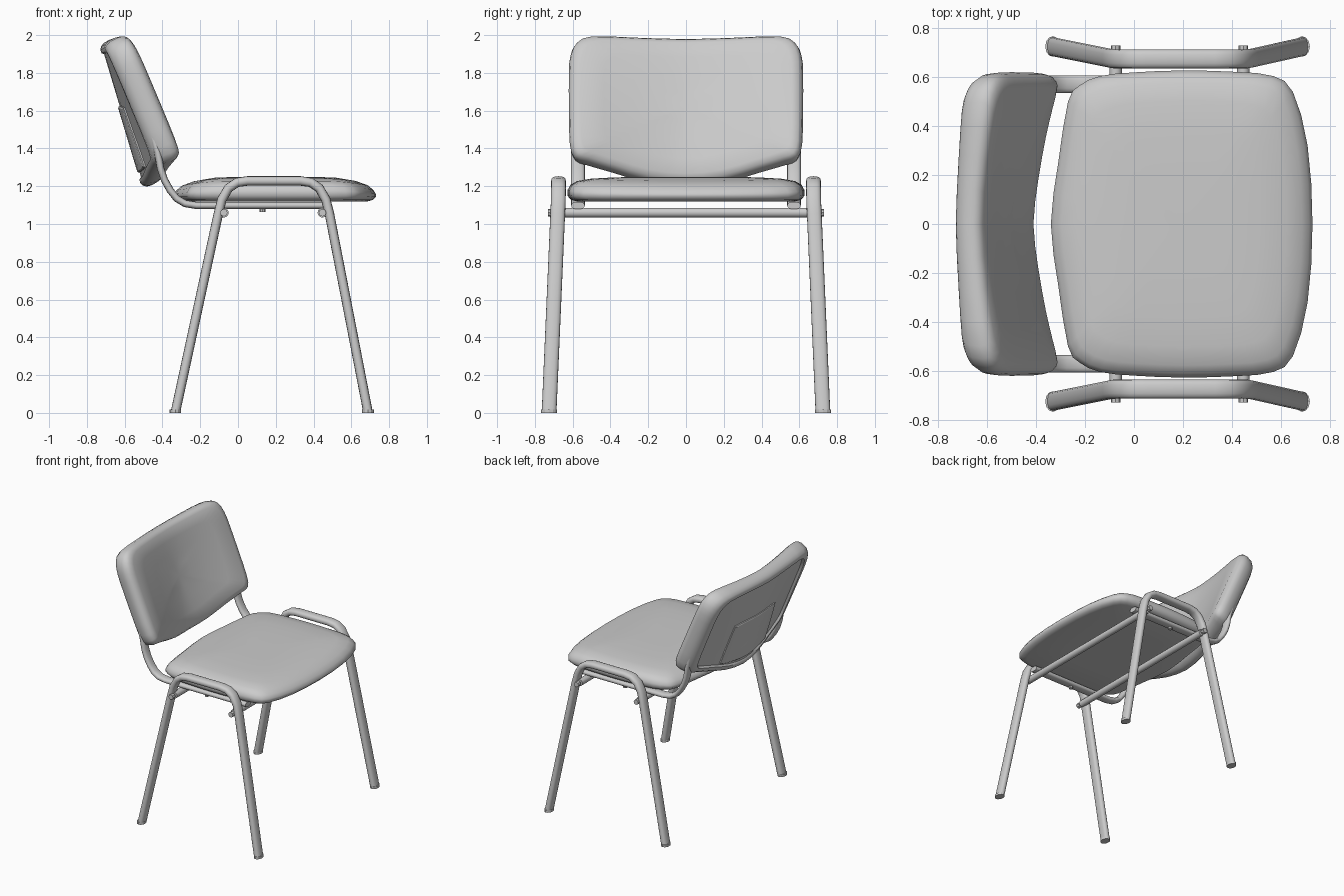
import bpy, bmesh, math
from mathutils import Vector

if "Cube" in bpy.data.objects:
    bpy.data.objects.remove(bpy.data.objects["Cube"])


def finish(name, bm, angle=40):
    bmesh.ops.recalc_face_normals(bm, faces=bm.faces)
    me = bpy.data.meshes.new(name)
    bm.to_mesh(me)
    bm.free()
    ob = bpy.data.objects.new(name, me)
    bpy.context.collection.objects.link(ob)
    bpy.ops.object.select_all(action='DESELECT')
    ob.select_set(True)
    bpy.context.view_layer.objects.active = ob
    bpy.ops.object.shade_smooth_by_angle(angle=math.radians(angle))
    return ob


def bridge(bm, a, b):
    n = len(a)
    for i in range(n):
        bm.faces.new((a[i], a[(i + 1) % n], b[(i + 1) % n], b[i]))


def tube(name, path, wide, thin, sides=16):
    """Squarish oval tube along a path lying close to an xz plane."""
    bm = bmesh.new()
    pts = [Vector(p) for p in path]

    def soft(c):
        return math.copysign(abs(c) ** 0.8, c)

    rings = []
    for i, p in enumerate(pts):
        d_in = (p - pts[max(i - 1, 0)]).normalized()
        d_out = (pts[min(i + 1, len(pts) - 1)] - p).normalized()
        t = (d_in + d_out).normalized()
        nrm = Vector((-t.z, 0, t.x)).normalized()
        rings.append([bm.verts.new(p + Vector((0, wide * soft(math.cos(a)), 0)) + nrm * thin * soft(math.sin(a)))
                      for a in (2 * math.pi * k / sides for k in range(sides))])
    for a, b in zip(rings, rings[1:]):
        bridge(bm, a, b)
    bm.faces.new(rings[0])
    bm.faces.new(rings[-1])
    return finish(name, bm)


def rounded_outline(half, sub=2):
    """Mirror a half outline across u = 0 and smooth it with a spline."""
    pts = half + [(-u, v) for u, v in reversed(half) if abs(u) > 1e-6]
    n, out = len(pts), []
    for i in range(n):
        p = [Vector(pts[(i + k) % n]) for k in (-1, 0, 1, 2)]
        for j in range(sub):
            t = j / sub
            out.append(0.5 * (2 * p[1] + (p[2] - p[0]) * t
                              + (2 * p[0] - 5 * p[1] + 4 * p[2] - p[3]) * t * t
                              + (3 * p[1] - p[0] - 3 * p[2] + p[3]) * t ** 3))
    return out


def pad(name, outline, centre, profile, place, angle=50):
    """Cushion: scaled copies of the outline, stacked by profile (scale, w)."""
    bm = bmesh.new()
    c = Vector(centre)
    rings = []
    for s, w in profile:
        rings.append([bm.verts.new(place(*(c + (p - c) * s), w)) for p in outline])
    for a, b in zip(rings, rings[1:]):
        bridge(bm, a, b)
    for ring, w in ((rings[0], profile[0][1]), (rings[-1], profile[-1][1])):
        tip = bm.verts.new(place(*c, w))
        for i in range(len(ring)):
            bm.faces.new((ring[i], ring[(i + 1) % len(ring)], tip))
    return finish(name, bm, angle)


def cylinder_y(name, x, y, z, radius, length, sides=12):
    bpy.ops.mesh.primitive_cylinder_add(vertices=sides, radius=radius, depth=length,
                                        location=(x, y, z), rotation=(math.pi / 2, 0, 0))
    bpy.context.object.name = name
    bpy.ops.object.shade_smooth_by_angle(angle=math.radians(40))


# Seat cushion, drooping a little at its front and rear edges
def seat_place(u, v, w):
    edge = max(0, abs(v - 0.2) - 0.28) / 0.25
    return (v, u, w - 0.03 * edge ** 1.6 * min(1, max(0, (w - 1.14) / 0.06)))


seat_half = [(0, -0.34), (0.25, -0.31), (0.5, -0.27), (0.565, -0.225), (0.605, -0.14), (0.62, 0),
             (0.628, 0.2), (0.622, 0.42), (0.605, 0.57), (0.54, 0.65), (0.32, 0.71), (0, 0.73)]
pad("seat", rounded_outline(seat_half), (0, 0.2),
    [(0.5, 1.12), (0.92, 1.12), (0.97, 1.128), (1, 1.15), (1, 1.178), (0.975, 1.207),
     (0.92, 1.227), (0.8, 1.24), (0.6, 1.247), (0.3, 1.25)], seat_place)


# Backrest: leaning, hollow toward the sitter, hollower at the bottom, thicker at the sides
def back_place(u, v, w):
    s = min(1, abs(u) / 0.58)
    depth = 0.174 - 0.13 * (v - 1.19)
    x = -0.33 - 0.43 * (v - 1.31) - depth * (1 - s ** 1.6)
    if w < 0:
        w *= 1 + 0.7 * s * s
    return (x + 0.925 * w, u, v + 0.38 * w)


back_half = [(0, 1.205), (0.2, 1.225), (0.4, 1.285), (0.53, 1.325), (0.59, 1.35), (0.615, 1.42),
             (0.62, 1.6), (0.62, 1.8), (0.612, 1.89), (0.58, 1.955), (0.5, 1.987), (0.28, 1.98), (0, 1.972)]
mid = (0, 1.6)
pad("backrest", rounded_outline(back_half), mid,
    [(0.2, -0.042), (0.45, -0.042), (0.7, -0.042), (0.85, -0.042), (0.87, -0.054), (0.92, -0.055),
     (0.96, -0.046), (0.99, -0.028), (1, 0), (0.99, 0.028), (0.96, 0.048), (0.9, 0.062),
     (0.7, 0.066), (0.45, 0.066), (0.2, 0.066)], back_place)

# Raised lower panel on the rear of the backrest
panel_half = [(0, 1.29), (0.16, 1.30), (0.27, 1.32), (0.28, 1.34), (0.265, 1.5),
              (0.25, 1.62), (0.235, 1.635), (0.12, 1.64), (0, 1.64)]
pad("back_panel", rounded_outline(panel_half), (0, 1.47),
    [(1, -0.035), (1, -0.048), (0.96, -0.053), (0.6, -0.053), (0.3, -0.053)], back_place, 30)

# Side frames, feet, seat rails and bolts, one set per side
arch = [(-0.33, 0.01), (-0.105, 1.05), (-0.085, 1.13), (-0.05, 1.19), (-0.005, 1.22), (0.05, 1.228),
        (0.33, 1.228), (0.385, 1.22), (0.43, 1.19), (0.465, 1.13), (0.485, 1.05), (0.687, 0.01)]
rail = [(0.49, 1.098), (-0.22, 1.098), (-0.28, 1.108), (-0.325, 1.135), (-0.36, 1.18),
        (-0.39, 1.235), (-0.41, 1.295), (-0.425, 1.38), (-0.46, 1.5)]
for side, label in ((1, "left"), (-1, "right")):
    tube(label + "_leg_frame",
         [(x, side * (0.675 + 0.05 * max(0, 1.15 - z) / 1.15), z) for x, z in arch], 0.039, 0.025)
    tube(label + "_seat_rail", [(x, side * 0.572, z) for x, z in rail], 0.036, 0.019)
    for x, end in ((-0.332, "rear"), (0.688, "front")):
        bpy.ops.mesh.primitive_cylinder_add(vertices=12, radius=1, depth=0.018,
                                            location=(x, side * 0.726, 0.009))
        foot = bpy.context.object
        foot.name = f"{label}_{end}_foot"
        foot.scale = (0.031, 0.042, 1)
    for x in (-0.075, 0.447):
        cylinder_y(label + "_bolt", x, side * 0.716, 1.06, 0.02, 0.03, 8)
    # Rail screw under the seat
    bpy.ops.mesh.primitive_cylinder_add(vertices=8, radius=0.015, depth=0.03,
                                        location=(0.13, side * 0.572, 1.078))
    bpy.context.object.name = label + "_rail_screw"

# Cross bars under the seat
for x, label in ((-0.075, "rear"), (0.447, "front")):
    cylinder_y(label + "_cross_bar", x, 0, 1.06, 0.026, 1.38)
